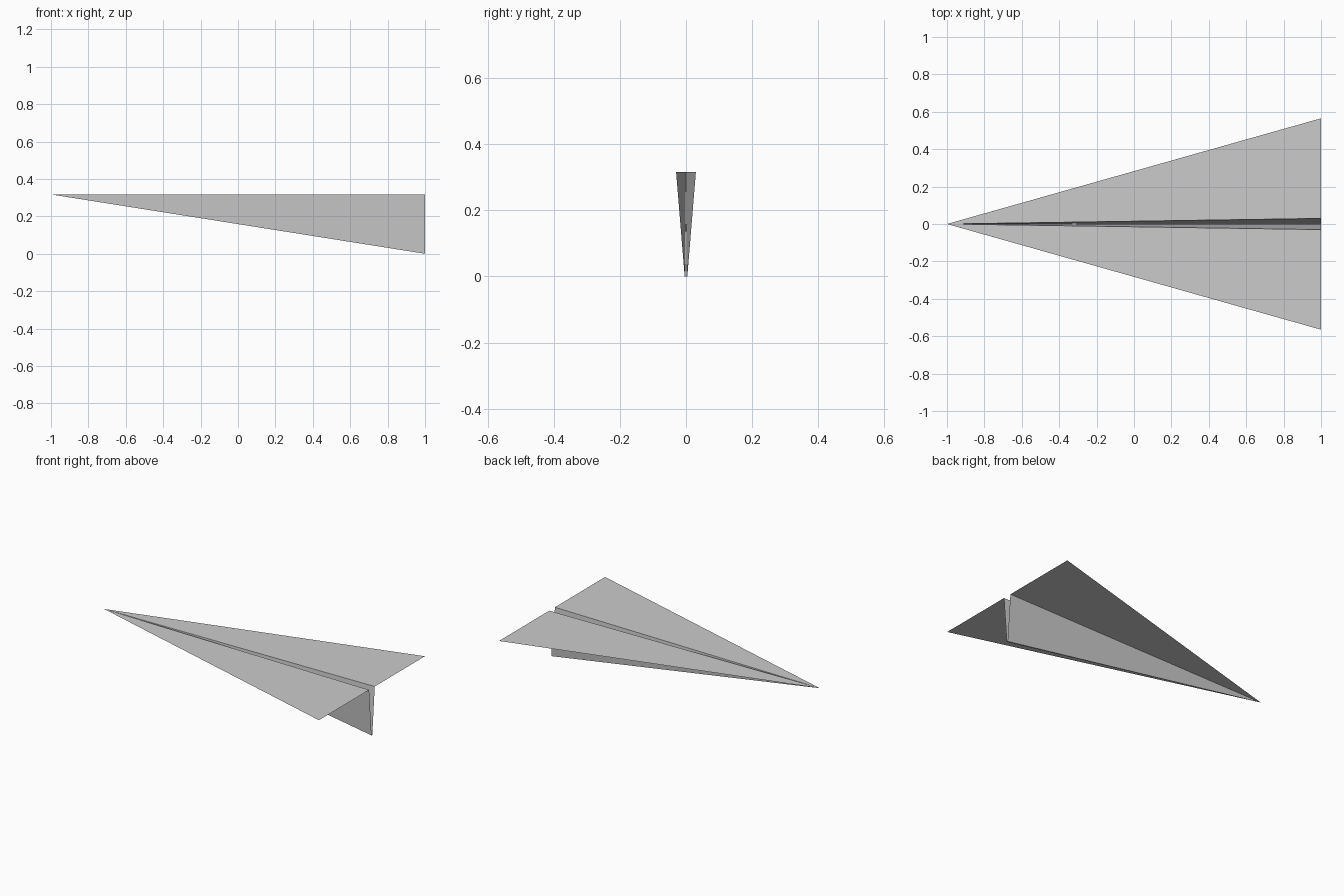
import bpy
import bmesh

cube = bpy.data.objects.get("Cube")
if cube:
    bpy.data.objects.remove(cube, do_unlink=True)

# Paper colour
paper = bpy.data.materials.new("light_grey_paper")
paper.use_nodes = True
colour = (0.6, 0.6, 0.6, 1.0)
paper.diffuse_color = colour
paper.node_tree.nodes["Principled BSDF"].inputs["Base Color"].default_value = colour

HEIGHT = 0.317       # level of the wings
WING_TIP = 0.565     # half span at the tail
FOLD = 0.03          # half width of the open fold at the tail
CREASE = 0.004       # half width of the bottom crease
NOSE = (-1, 0, HEIGHT)


def add_panel(name, tail_a, tail_b):
    """Triangular sheet from the nose to two (y, z) points on the tail edge."""
    bm = bmesh.new()
    points = (NOSE, (1, *tail_a), (1, *tail_b))
    bm.faces.new([bm.verts.new(p) for p in points])
    mesh = bpy.data.meshes.new(name)
    bm.to_mesh(mesh)
    bm.free()
    mesh.materials.append(paper)
    obj = bpy.data.objects.new(name, mesh)
    bpy.context.collection.objects.link(obj)


# Wings and keel walls, mirrored across the centre line
for side, s in (("front", -1), ("back", 1)):
    wing = [(s * FOLD, HEIGHT), (s * WING_TIP, HEIGHT)]
    wall = [(s * CREASE, 0), (s * FOLD, HEIGHT)]
    if s < 0:  # keep the wings facing up and the walls facing out
        wing.reverse()
        wall.reverse()
    add_panel(side + "_wing", *wing)
    add_panel(side + "_keel_wall", *reversed(wall))

# Narrow crease along the bottom
add_panel("keel_crease", (CREASE, 0), (-CREASE, 0))
